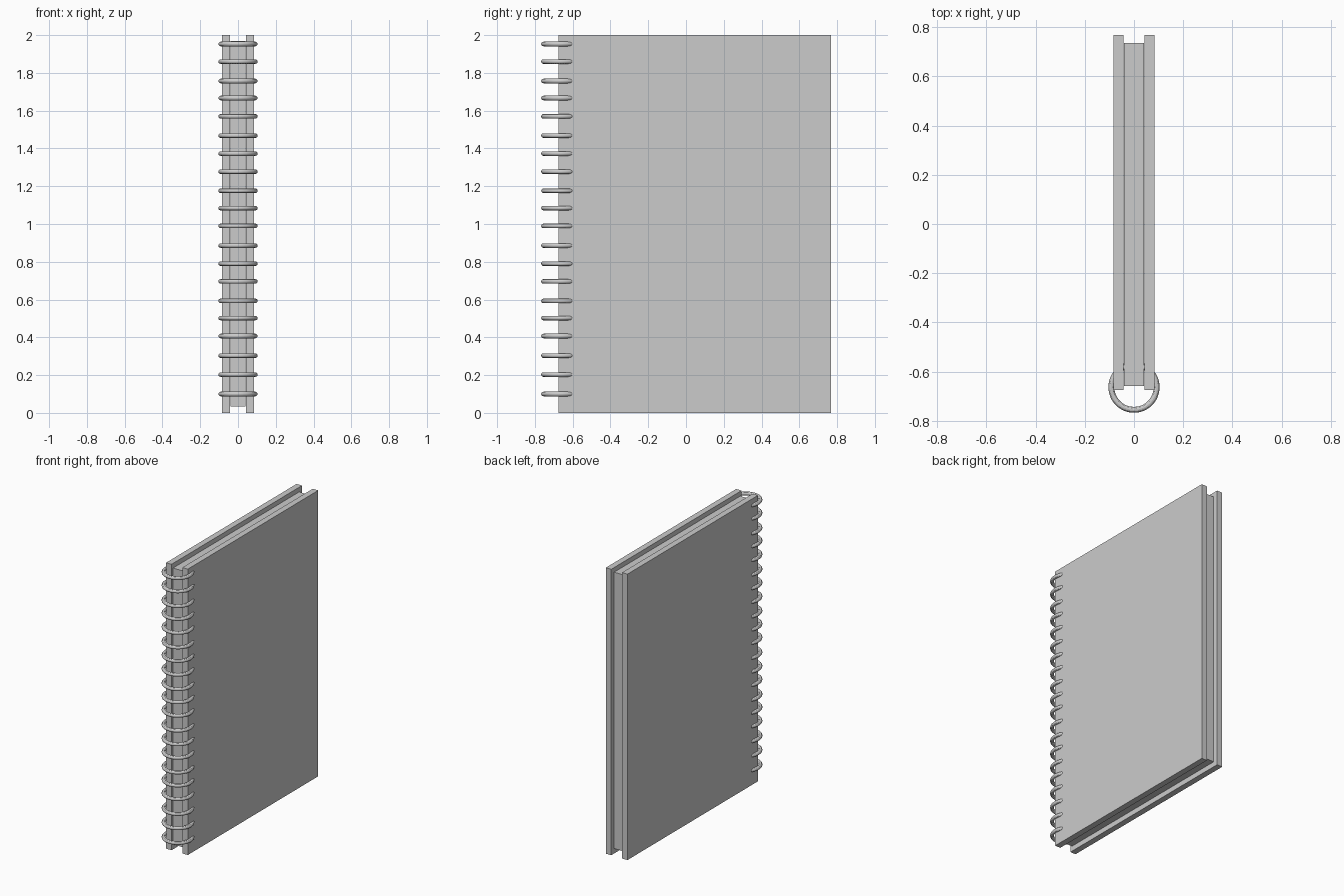
import bpy

if "Cube" in bpy.data.objects:
    bpy.data.objects.remove(bpy.data.objects["Cube"])

def box(name, lo, hi):
    bpy.ops.mesh.primitive_cube_add(size=1, location=[(a + b) / 2 for a, b in zip(lo, hi)])
    ob = bpy.context.object
    ob.name = name
    ob.scale = [b - a for a, b in zip(lo, hi)]
    bpy.ops.object.transform_apply(location=False, rotation=False, scale=True)
    return ob

# Hard covers, overhanging the paper
box("left_cover", (-0.084, -0.675, 0), (-0.042, 0.767, 2))
box("right_cover", (0.042, -0.675, 0), (0.084, 0.767, 2))

# Paper block
box("pages", (-0.041, -0.659, 0.035), (0.041, 0.735, 1.968))

# Binding rings, slightly uneven in spacing
ring_heights = [0.10, 0.203, 0.303, 0.407, 0.502, 0.593, 0.696, 0.79, 0.886, 0.99,
                1.084, 1.176, 1.277, 1.373, 1.468, 1.57, 1.667, 1.757, 1.86, 1.953]
for i, z in enumerate(ring_heights):
    bpy.ops.mesh.primitive_torus_add(location=(0, -0.663, z), major_radius=0.092, minor_radius=0.012,
                                     major_segments=48, minor_segments=12)
    ring = bpy.context.object
    ring.name = f"binding_ring_{i + 1}"
    bpy.ops.object.shade_smooth_by_angle()
